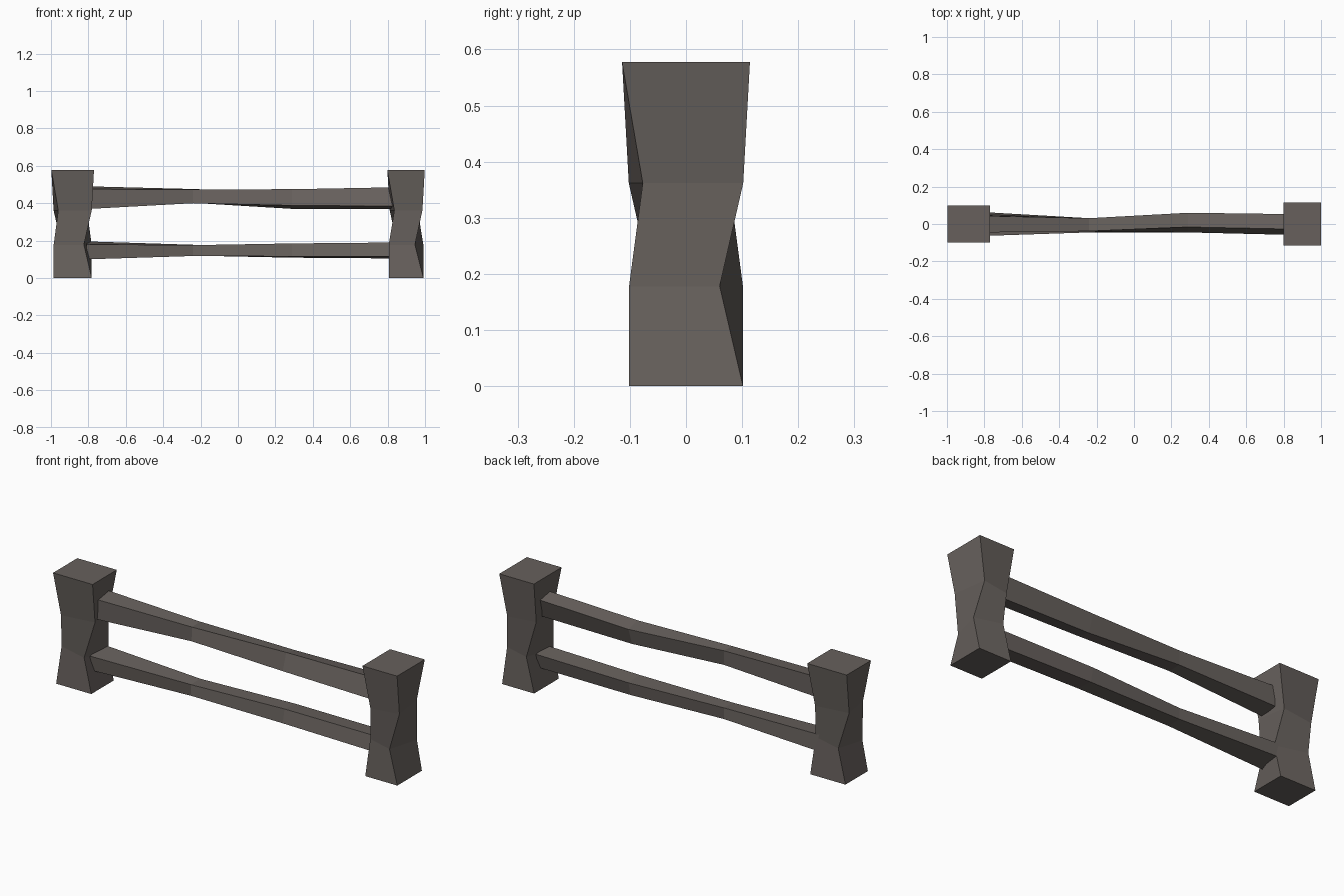
import bpy, bmesh

if "Cube" in bpy.data.objects:
    bpy.data.objects.remove(bpy.data.objects["Cube"])

wood = bpy.data.materials.new("weathered grey brown wood")
wood.diffuse_color = (0.135, 0.118, 0.108, 1)
wood.use_nodes = True
wood.node_tree.nodes["Principled BSDF"].inputs["Base Color"].default_value = wood.diffuse_color


def loft(name, rings):
    """Join four-sided rings into a closed, flat-shaded beam."""
    bm = bmesh.new()
    loops = [[bm.verts.new(p) for p in r] for r in rings]
    for a, b in zip(loops, loops[1:]):
        for i in range(4):
            j = (i + 1) % 4
            bm.faces.new((a[i], a[j], b[j], b[i]))
    bm.faces.new(loops[0][::-1])
    bm.faces.new(loops[-1])
    bmesh.ops.recalc_face_normals(bm, faces=bm.faces[:])
    me = bpy.data.meshes.new(name)
    bm.to_mesh(me)
    bm.free()
    me.materials.append(wood)
    ob = bpy.data.objects.new(name, me)
    bpy.context.collection.objects.link(ob)


def ring(c, a, b):
    """Two corner offsets, mirrored through the centre."""
    return [(c[0] + s * p[0], c[1] + s * p[1])
            for s, p in ((1, a), (1, b), (-1, a), (-1, b))]


# Posts: height, then offsets of front-left and front-right corners
POST = [
    (0.0, (-.0925, -.1015), (.0925, -.1015)),
    (0.178, (-.0925, -.06), (.0475, -.1015)),
    (0.362, (-.0625, -.102), (.0875, -.077)),
    (0.578, (-.1, -.114), (.1, -.114)),
]


def post(name, x, turned):
    rings = []
    for z, a, b in POST:
        if turned:  # same post, turned a quarter
            a, b = (-a[1], a[0]), (-b[1], b[0])
        rings.append([(px, py, z) for px, py in ring((x, 0), a, b)])
    loft(name, rings)


post("left_post", -.884, True)
post("right_post", .8985, False)

# Rails: x, centre (y, z), offsets of front-bottom and front-top corners
UPPER = [
    (-.79, (0, .43), (-.043, -.06), (-.045, .045)),
    (-.24, (-.004, .438), (-.035, -.038), (-.034, .036)),
    (.29, (.0075, .4225), (-.0525, -.0345), (-.0235, .0525)),
    (.83, (-.0025, .4275), (-.0555, -.0425), (-.0245, .0575)),
]
LOWER = [
    (-.81, (0, .148), (-.05, -.048), (-.064, .032)),
    (-.24, (-.007, .148), (-.038, -.03), (-.038, .028)),
    (.29, (.0075, .147), (-.0525, -.031), (-.0375, .038)),
    (.83, (-.0025, .1475), (-.0555, -.0325), (-.0375, .0425)),
]
for name, rail in (("upper_rail", UPPER), ("lower_rail", LOWER)):
    loft(name, [[(x, y, z) for y, z in ring(c, a, b)] for x, c, a, b in rail])
